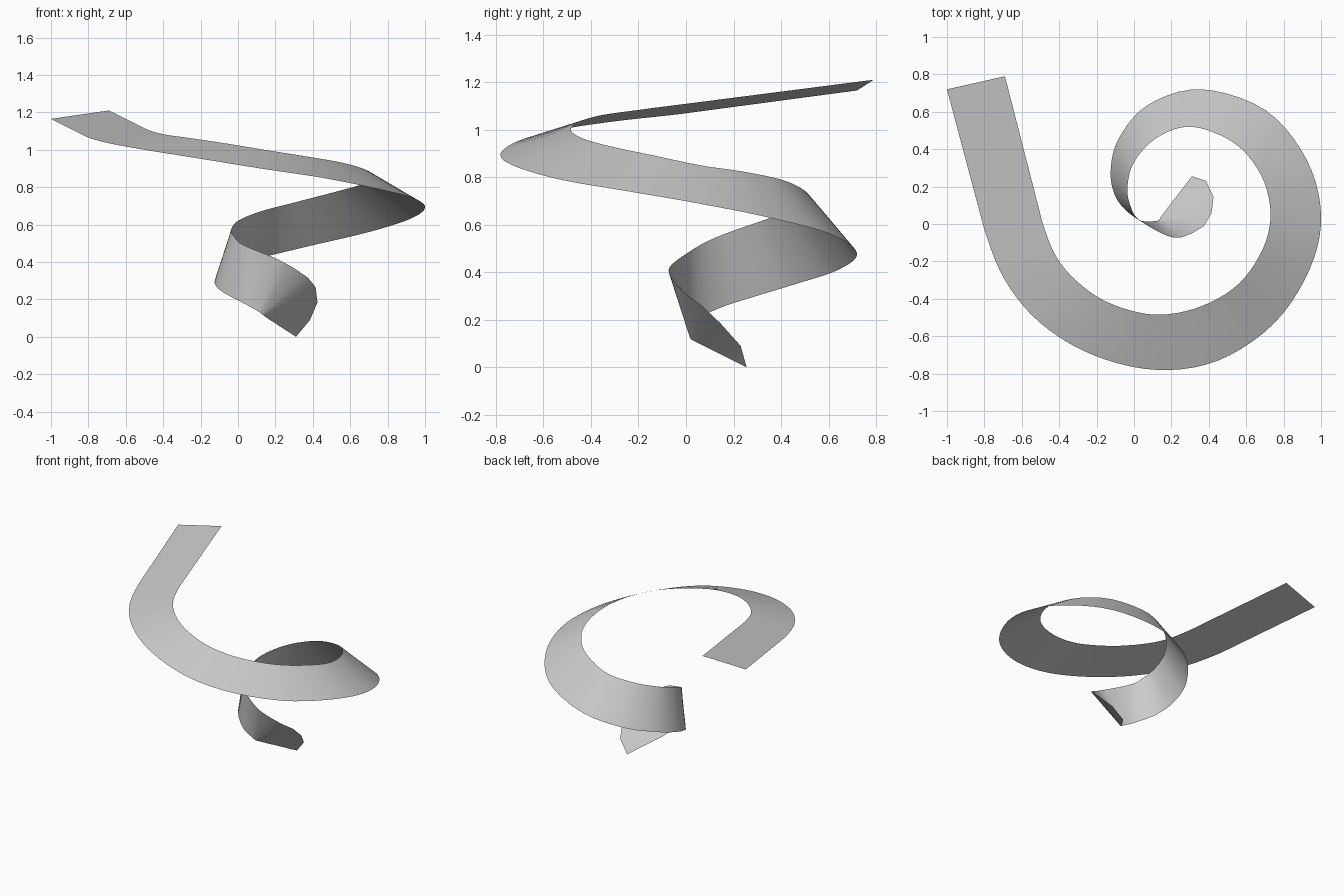
import bpy, bmesh
from mathutils import Vector

if "Cube" in bpy.data.objects:
    bpy.data.objects.remove(bpy.data.objects["Cube"])

# Straight free end at the top: outer edge, inner edge
END = ((-1, .72, 1.165), (-.69, .79, 1.21))

# Cross-sections along the spiral: outer/lower edge xyz, inner/upper edge xyz
STATIONS = [
    (-.80, -.03, 1.065, -.49, .01, 1.11),
    (-.69, -.30, 1.035, -.40, -.20, 1.083),
    (-.50, -.53, 1.00, -.24, -.36, 1.06),
    (-.22, -.70, .955, -.06, -.45, 1.033),
    (.12, -.78, .90, .14, -.485, 1.00),
    (.45, -.73, .85, .36, -.44, .965),
    (.75, -.53, .79, .56, -.32, .93),
    (.94, -.24, .74, .69, -.13, .89),
    (1.0, .05, .69, .73, .06, .85),
    (.92, .35, .63, .68, .26, .82),
    (.70, .61, .56, .54, .43, .78),
    (.36, .72, .48, .31, .52, .72),
    (.08, .64, .41, .12, .46, .67),
    (-.08, .46, .35, .0, .33, .62),
    (-.125, .28, .295, -.035, .20, .575),
    (-.09, .13, .245, -.02, .10, .535),
    (.02, .025, .185, .03, .02, .49),
    (.11, .015, .135, .20, -.07, .42),
    (.13, .02, .12, .31, -.05, .36),
]
# Faceted fan at the lower tip: upper edge swings round an almost fixed pivot
FAN = [(.375, -.01, .315), (.415, .06, .265), (.425, .145, .185), (.385, .23, .09), (.31, .255, 0)]
PIVOT = (Vector((.135, .022, .117)), Vector((.148, .045, .105)))
STEPS = 5


def smooth(points, before, after):
    """Catmull-Rom curve through points."""
    p = [before] + points + [after]
    out = []
    for a, b, c, d in zip(p, p[1:], p[2:], p[3:]):
        for k in range(STEPS):
            t = k / STEPS
            out.append(b + ((c - a) * t + (2 * a - 5 * b + 4 * c - d) * t**2
                            + (3 * b - a - 3 * c + d) * t**3) / 2)
    return out + [points[-1]]


fan_upper = [Vector(v) for v in FAN]
fan_lower = [PIVOT[0].lerp(PIVOT[1], i / (len(FAN) - 1)) for i in range(len(FAN))]
edges = []
for side, tail in ((0, fan_lower), (1, fan_upper)):
    pts = [Vector(s[3 * side:3 * side + 3]) for s in STATIONS]
    end = Vector(END[side])
    edges.append([end] + smooth(pts, end.lerp(pts[0], .65), tail[0]) + tail)

# Ribbon: one open strip of quads between the two edge curves
bm = bmesh.new()
outer, inner = ([bm.verts.new(v) for v in e] for e in edges)
for i in range(len(outer) - 1):
    bm.faces.new((outer[i], outer[i + 1], inner[i + 1], inner[i]))
if bm.faces:
    bm.normal_update()
    bm.faces.ensure_lookup_table()
    if bm.faces[0].normal.z < 0:
        bmesh.ops.reverse_faces(bm, faces=bm.faces[:])
mesh = bpy.data.meshes.new("spiral_ribbon")
bm.to_mesh(mesh)
bm.free()
ribbon = bpy.data.objects.new("spiral_ribbon", mesh)
bpy.context.collection.objects.link(ribbon)
bpy.context.view_layer.objects.active = ribbon
ribbon.select_set(True)
bpy.ops.object.shade_smooth_by_angle()
